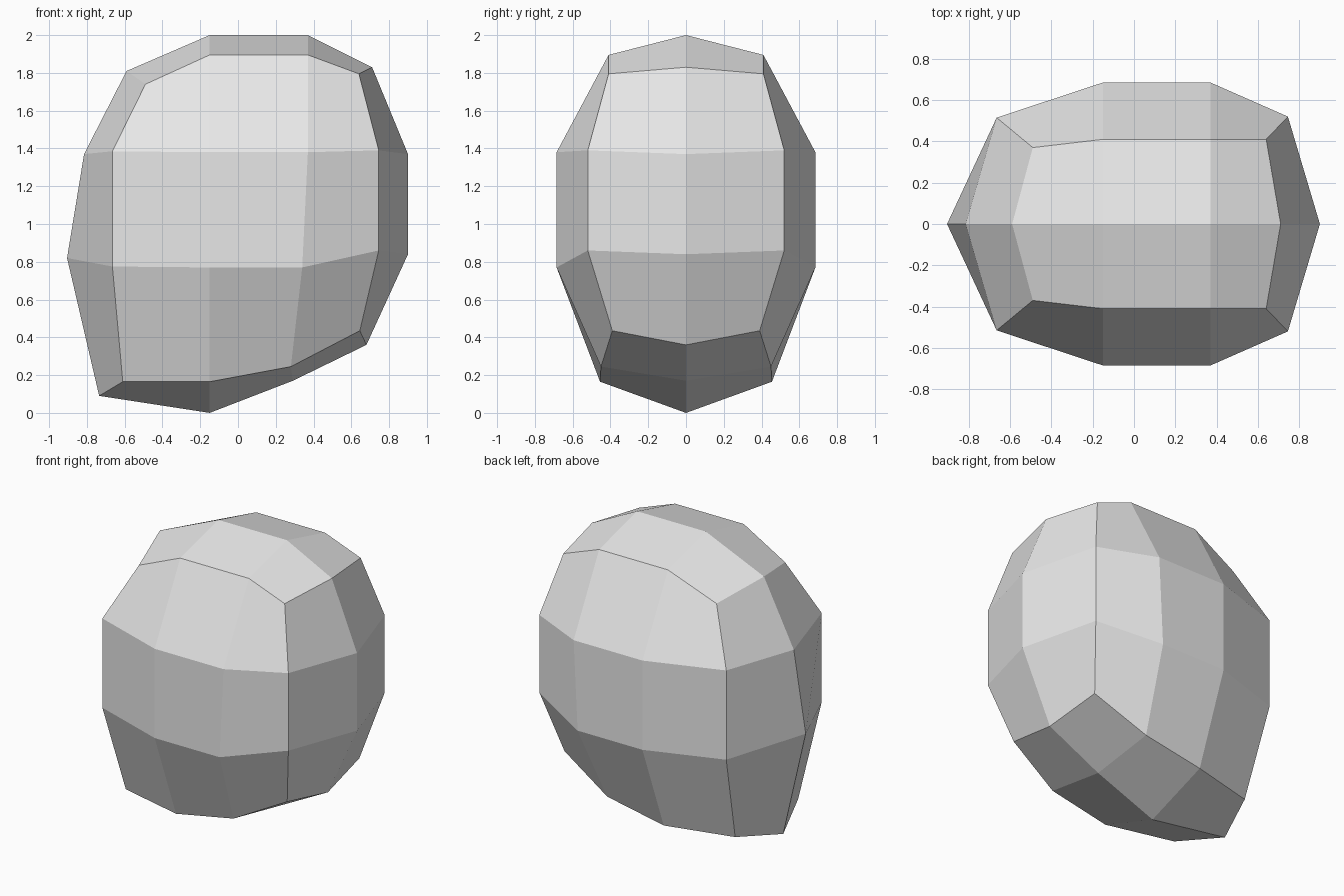
import bpy, bmesh

if "Cube" in bpy.data.objects:
    bpy.data.objects.remove(bpy.data.objects["Cube"])

# Outline in the middle plane (x, z), clockwise from the top left
mid = [(-.59, 1.81), (-.15, 2.0), (.37, 2.0), (.71, 1.83),
       (.90, 1.37), (.90, .84), (.68, .36),
       (.29, .17), (-.15, 0), (-.735, .09), (-.905, .82), (-.815, 1.37)]

# Matching rim round the front face (x, depth, z)
rim = [(-.49, .37, 1.74), (-.15, .41, 1.895), (.37, .41, 1.895), (.64, .41, 1.795),
       (.745, .52, 1.39), (.745, .52, .86), (.645, .39, .435),
       (.28, .45, .245), (-.15, .455, .165), (-.61, .34, .165),
       (-.665, .515, .775), (-.665, .515, 1.385)]

# Four points in the middle of the front face
face = [(-.15, .685, 1.38), (.37, .685, 1.38), (-.15, .685, .77), (.34, .685, .77)]

bm = bmesh.new()
m = [bm.verts.new((x, 0, z)) for x, z in mid]
r = [bm.verts.new((x, -y, z)) for x, y, z in rim]
a, b, c, d = [bm.verts.new((x, -y, z)) for x, y, z in face]

# Side band, between middle outline and rim
for i in range(12):
    j = (i + 1) % 12
    bm.faces.new((m[i], r[i], r[j], m[j]))

# Front face, a three by three grid
grid = [r[0:4], [r[11], a, b, r[4]], [r[10], c, d, r[5]], [r[9], r[8], r[7], r[6]]]
for i in range(3):
    for j in range(3):
        bm.faces.new((grid[i][j], grid[i + 1][j], grid[i + 1][j + 1], grid[i][j + 1]))

mesh = bpy.data.meshes.new("boulder")
bm.to_mesh(mesh)
bm.free()
boulder = bpy.data.objects.new("boulder", mesh)
bpy.context.collection.objects.link(boulder)

# The back half mirrors the front
mirror = boulder.modifiers.new("back_half", 'MIRROR')
mirror.use_axis = (False, True, False)

grey = bpy.data.materials.new("light grey")
grey.diffuse_color = (.8, .8, .8, 1)
grey.use_nodes = True
grey.node_tree.nodes["Principled BSDF"].inputs["Base Color"].default_value = grey.diffuse_color
mesh.materials.append(grey)
